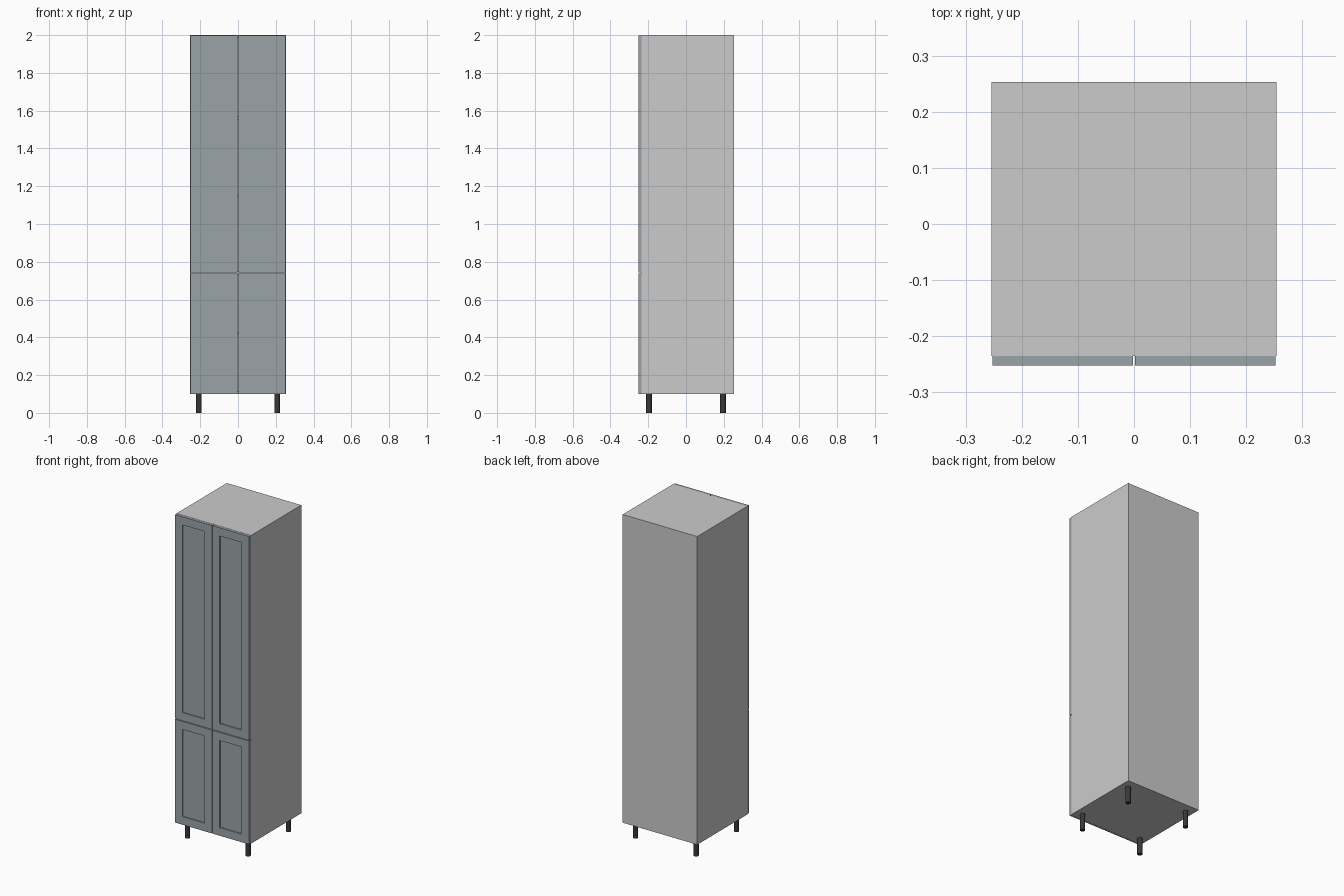
import bpy
import bmesh
from mathutils import Vector

if "Cube" in bpy.data.objects:
    bpy.data.objects.remove(bpy.data.objects["Cube"])


def material(name, color):
    mat = bpy.data.materials.new(name)
    mat.diffuse_color = (*color, 1)
    mat.use_nodes = True
    mat.node_tree.nodes["Principled BSDF"].inputs["Base Color"].default_value = mat.diffuse_color
    return mat


DOOR_MAT = material("slate_paint", (0.33, 0.37, 0.39))
LEG_MAT = material("black_plastic", (0.04, 0.04, 0.045))


def finish(bm, name, mat=None):
    mesh = bpy.data.meshes.new(name)
    bm.to_mesh(mesh)
    bm.free()
    obj = bpy.data.objects.new(name, mesh)
    bpy.context.collection.objects.link(obj)
    if mat:
        mesh.materials.append(mat)
    return obj


def box_mesh(lo, hi):
    lo, hi = Vector(lo), Vector(hi)
    bm = bmesh.new()
    bmesh.ops.create_cube(bm, size=1)
    bmesh.ops.scale(bm, vec=hi - lo, verts=bm.verts)
    bmesh.ops.translate(bm, vec=(lo + hi) / 2, verts=bm.verts)
    return bm


def box(name, lo, hi, mat=None):
    return finish(box_mesh(lo, hi), name, mat)


# overall cabinet dimensions
W, Y0, Y1 = 0.254, -0.235, 0.2535
Z0, Z1, T, BACK = 0.10, 2.0, 0.016, 0.004
INNER = W - T
YB = Y1 - BACK

# carcass panels
for side, s in (("left", -1), ("right", 1)):
    xs = sorted((s * W, s * INNER))
    box(f"{side}_side_panel", (xs[0], Y0, Z0), (xs[1], YB, Z1))
box("top_panel", (-INNER, Y0, Z1 - T), (INNER, YB, Z1))
box("bottom_panel", (-INNER, Y0, Z0), (INNER, YB, Z0 + T))
box("back_panel", (-W, YB, Z0), (W, Y1, Z1))

# inner shelves, the lowest one behind the gap between the doors
for i, z in enumerate((0.42, 0.74, 1.15, 1.56)):
    box(f"shelf_{i + 1}", (-INNER, Y0 + 0.002, z - T / 2), (INNER, YB, z + T / 2))


# door with a square-edged recessed centre panel
def door(name, s, z0, z1):
    xs = sorted((s * 0.002, s * 0.252))
    bm = box_mesh((xs[0], -0.2525, z0), (xs[1], Y0, z1))
    bm.normal_update()
    front = min(bm.faces, key=lambda f: f.calc_center_median().y)
    bmesh.ops.inset_region(bm, faces=[front], thickness=0.05, use_even_offset=True)
    panel = bmesh.ops.extrude_discrete_faces(bm, faces=[front])["faces"]
    bmesh.ops.translate(bm, vec=(0, 0.007, 0), verts=panel[0].verts)
    bmesh.ops.recalc_face_normals(bm, faces=bm.faces)
    finish(bm, name, DOOR_MAT)


for side, s in (("left", -1), ("right", 1)):
    door(f"lower_{side}_door", s, Z0 + 0.001, 0.738)
    door(f"upper_{side}_door", s, 0.742, Z1 - 0.001)

# round legs
for depth, y in (("front", -0.196), ("back", 0.196)):
    for side, x in (("left", -0.207), ("right", 0.207)):
        bpy.ops.mesh.primitive_cylinder_add(
            vertices=24, radius=0.015, depth=Z0, location=(x, y, Z0 / 2))
        leg = bpy.context.object
        leg.name = f"{depth}_{side}_leg"
        leg.data.materials.append(LEG_MAT)
        bpy.ops.object.shade_smooth_by_angle()
